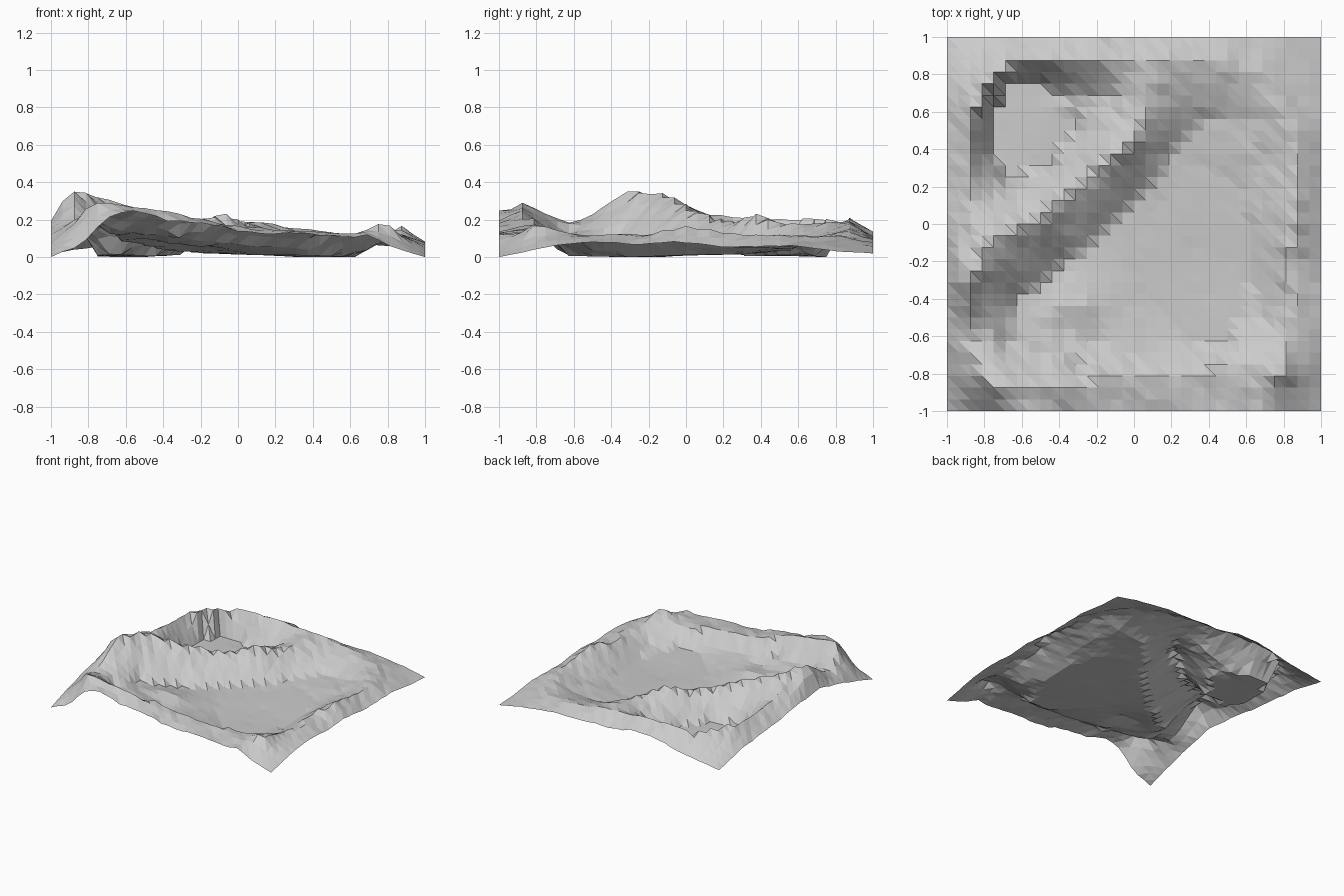
import bpy, bmesh, random
from mathutils import Vector

random.seed(4)
N = 32                      # cells per side of the terrain sheet
STEP = 2.0 / N

# Outer borders of the sheet (x, y, z)
south = [(-1, -1, 0), (-.83, -1, .07), (-.7, -1, .22), (-.55, -1, .245), (-.4, -1, .2),
         (-.1, -1, .17), (0, -1, .135), (.4, -1, .12), (.6, -1, .1), (.7, -1, .12),
         (.8, -1, .06), (1, -1, 0)]
east = [(1, -1, 0), (1, -.7, .06), (1, -.55, .08), (1, -.25, .07), (1, -.05, .085),
        (1, .2, .055), (1, .6, .06), (1, .8, .03), (1, 1, .02)]
north = [(1, 1, .02), (.8, 1, .06), (.5, 1, .09), (.2, 1, .1), (-.03, 1, .1),
         (-.2, 1, .135), (-.42, 1, .13), (-.65, 1, .07), (-1, 1, .02)]
west = [(-1, 1, .02), (-1, .7, .085), (-1, .4, .11), (-1, 0, .16), (-1, -.3, .2),
        (-1, -.6, .12), (-1, -.8, .07), (-1, -1, 0)]

# Diagonal ridge between the two basins, with a shoulder outside its peak
ridge = [(-.72, -.87, .3), (-.81, -.75, .23), (-.87, -.6, .18), (-.87, -.42, .28),
         (-.87, -.3, .35), (-.8, -.13, .335), (-.62, -.03, .28), (-.4, .12, .215),
         (-.2, .25, .185), (-.1, .4, .23), (.0, .45, .195), (.06, .6, .18),
         (.1, .75, .185), (.16, .86, .18)]
shoulder = [(-.94, -.42, .23), (-.94, -.3, .31), (-.94, -.15, .28), (-.94, .1, .19)]
# Rim of the small basin
rim = [(-.8, -.13, .335), (-.88, .1, .23), (-.9, .3, .205), (-.88, .5, .205), (-.83, .7, .2),
       (-.72, .83, .195), (-.5, .88, .205), (-.2, .87, .2), (.16, .86, .18)]
# Southern and eastern crests of the large basin
south_crest = [(-.72, -.87, .3), (-.5, -.87, .26), (-.2, -.85, .205), (0, -.8, .165),
               (.3, -.84, .145), (.6, -.72, .11), (.78, -.8, .175)]
east_crest = [(.78, -.8, .175), (.82, -.6, .12), (.87, -.4, .12), (.82, -.2, .12),
              (.87, 0, .165), (.88, .25, .125), (.85, .5, .115), (.7, .8, .11),
              (.4, .86, .14), (.16, .86, .18)]
# Feet of the slopes
ridge_foot = [(-.66, -.62, .13), (-.62, -.42, .09), (-.4, -.25, .04), (-.2, -.1, .02),
              (0, .06, .015), (.22, .38, .02), (.4, .56, .04), (.6, .58, .055)]
south_foot = [(-.62, -.68, .14), (-.3, -.72, .1), (0, -.7, .065), (.4, -.7, .04)]
east_foot = [(.66, -.5, .035), (.7, -.1, .045), (.7, .25, .05), (.6, .58, .055)]
north_foot = [(-.35, .63, .02), (-.22, .66, .06), (-.13, .69, .095)]
knoll = [(-.45, -.42, .085), (-.3, -.46, .09), (-.15, -.5, .055)]
knoll_foot = [(-.4, -.55, .08), (-.2, -.6, .055)]
# Flat floors
small_floor = [(-.76, .45, .005), (-.76, .6, .005), (-.66, .73, 0), (-.5, .73, 0),
               (-.35, .63, .01), (-.34, .52, .01), (-.45, .33, .005), (-.66, .26, .015),
               (-.76, .45, .005)]
large_floor = [(-.02, -.2, .015), (.15, -.45, .01), (.3, -.6, .01), (.5, -.6, .005),
               (.6, -.3, 0), (.6, 0, .01), (.5, .25, .015), (.3, .3, .015),
               (.15, .1, .01), (-.02, -.2, .015)]
floor_core = [(.3, -.1, 0), (.4, -.4, 0), (.52, -.2, 0)]

fixed = {}


def trace(line):
    """Pin the grid heights along a polyline."""
    hits = {}
    for a, b in zip(line, line[1:]):
        a, b = Vector(a), Vector(b)
        n = max(1, int((b - a).length / .01))
        for k in range(n + 1):
            p = a.lerp(b, k / n)
            i, j = round((p.x + 1) / STEP), round((p.y + 1) / STEP)
            d = (p.x + 1 - i * STEP) ** 2 + (p.y + 1 - j * STEP) ** 2
            if (i, j) not in hits or d < hits[i, j][0]:
                hits[i, j] = (d, p.z)
    fixed.update({key: v[1] for key, v in hits.items()})


for line in (ridge_foot, south_foot, east_foot, knoll, knoll_foot, small_floor, north_foot,
             large_floor, floor_core, shoulder, rim, south_crest, east_crest, ridge,
             south, east, north, west):
    trace(line)

# Stretch the land between the pinned lines
h = {(i, j): fixed.get((i, j), .08) for i in range(N + 1) for j in range(N + 1)}
free = [k for k in h if k not in fixed]
for _ in range(400):
    for i, j in free:
        h[i, j] = (h[i - 1, j] + h[i + 1, j] + h[i, j - 1] + h[i, j + 1]) / 4

# Roughness that grows with height
for k in h:
    h[k] = max(0, h[k] + random.uniform(-1, .8) * min(.008, h[k] * .06))

# Terrain sheet
bm = bmesh.new()
v = {(i, j): bm.verts.new((-1 + i * STEP, -1 + j * STEP, z)) for (i, j), z in h.items()}
for i in range(N):
    for j in range(N):
        bm.faces.new((v[i, j], v[i + 1, j], v[i, j + 1]))
        bm.faces.new((v[i + 1, j], v[i + 1, j + 1], v[i, j + 1]))
mesh = bpy.data.meshes.new("terrain")
bm.to_mesh(mesh)
bm.free()
terrain = bpy.data.objects.new("terrain", mesh)
bpy.context.collection.objects.link(terrain)
